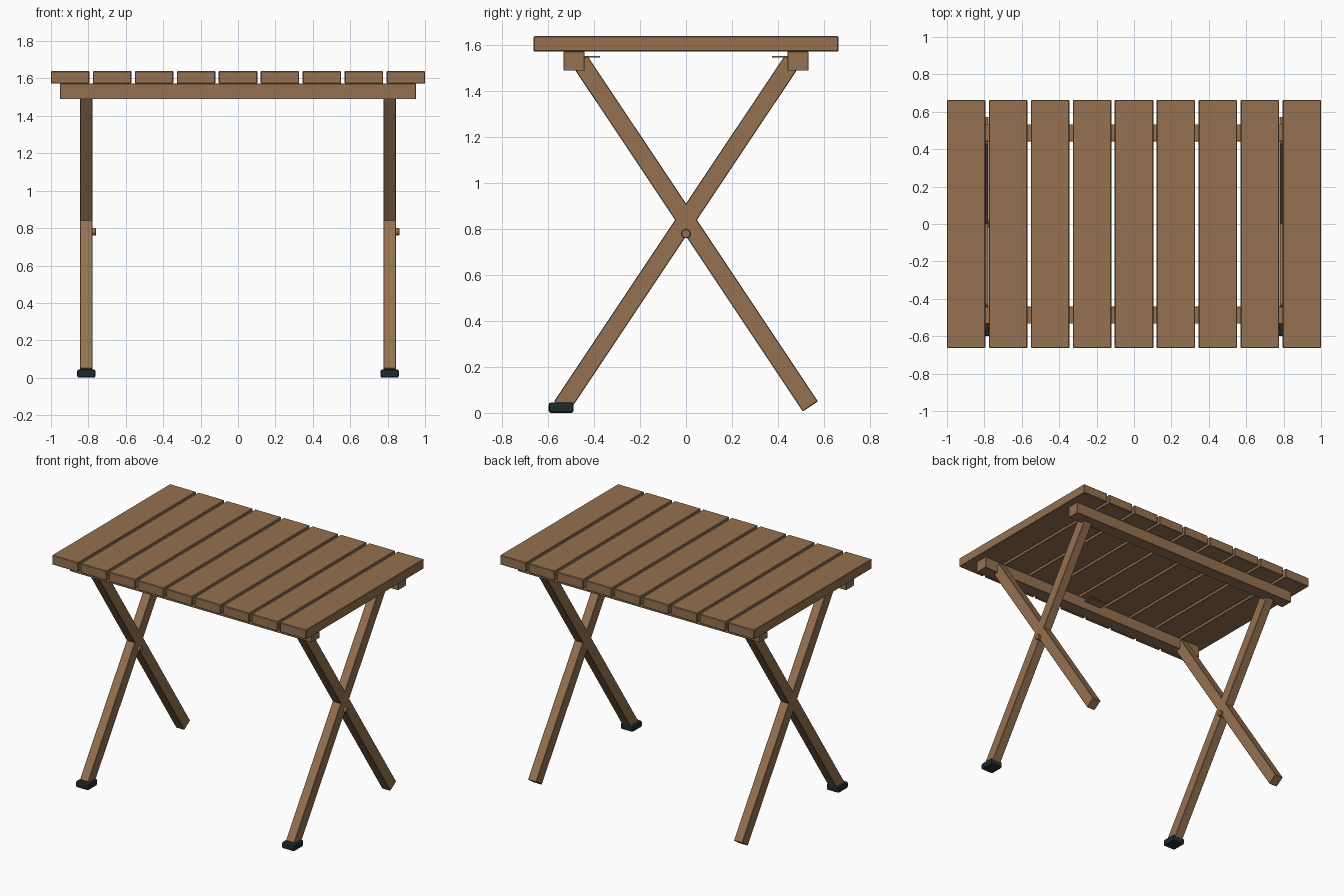
import bpy, math
from mathutils import Matrix, Vector

if "Cube" in bpy.data.objects:
    bpy.data.objects.remove(bpy.data.objects["Cube"])


def material(name, rgb):
    m = bpy.data.materials.new(name)
    m.diffuse_color = (*rgb, 1)
    m.use_nodes = True
    m.node_tree.nodes["Principled BSDF"].inputs["Base Color"].default_value = m.diffuse_color
    return m


WOOD = material("brown wood", (0.30, 0.165, 0.08))
RUBBER = material("black rubber", (0.014, 0.023, 0.026))


def finish(ob, name, mat, bevel=0.0, segments=1):
    ob.name = name
    ob.data.materials.append(mat)
    if bevel:
        mod = ob.modifiers.new("bevel", 'BEVEL')
        mod.width = bevel
        mod.segments = segments
    return ob


def box(name, lo, hi, mat=WOOD, bevel=0.0, segments=1):
    lo, hi = Vector(lo), Vector(hi)
    bpy.ops.mesh.primitive_cube_add(size=1)
    ob = bpy.context.object
    ob.data.transform(Matrix.Diagonal((*(hi - lo), 1)))
    ob.location = (lo + hi) / 2
    return finish(ob, name, mat, bevel, segments)


# Table top slats
COUNT, WIDTH = 9, 0.206
pitch = (2 - WIDTH) / (COUNT - 1)
for i in range(COUNT):
    x = -1 + i * pitch
    box(f"slat_{i + 1}", (x, -0.663, 1.572), (x + WIDTH, 0.663, 1.64), bevel=0.004)

# Rails under the slats, each with a thin catch plate on its inner side
for s, side in ((-1, "front"), (1, "back")):
    ys = sorted((s * 0.441, s * 0.533))
    box(f"{side}_rail", (-0.952, ys[0], 1.489), (0.952, ys[1], 1.572), bevel=0.002)
    ys = sorted((s * 0.374, s * 0.445))
    box(f"{side}_catch_plate", (-0.07, ys[0], 1.546), (0.07, ys[1], 1.554))

# Crossed legs, pivot bolts and front foot pads
LEG_X, LEG_T, LEG_W = 0.811, 0.066, 0.079
for sx, side in ((-1, "left"), (1, "right")):
    x = sx * LEG_X
    for sy, end in ((-1, "front"), (1, "back")):
        foot = Vector((x, sy * 0.5415, 0.028))
        top = Vector((x, -sy * 0.4625, 1.533))
        d = top - foot
        leg = box(f"{side}_{end}_leg", (-LEG_T / 2, -LEG_W / 2, -d.length / 2),
                  (LEG_T / 2, LEG_W / 2, d.length / 2), bevel=0.003)
        leg.location = (foot + top) / 2
        leg.rotation_euler.x = -math.atan2(d.y, d.z)

    # the bolt heads sit on the +x face of both leg pairs
    bpy.ops.mesh.primitive_cylinder_add(vertices=20, radius=0.02, depth=0.03,
                                        location=(x + 0.037, 0, 0.78),
                                        rotation=(0, math.pi / 2, 0))
    finish(bpy.context.object, f"{side}_pivot_bolt", WOOD, 0.003)
    bpy.ops.object.shade_smooth_by_angle()

    box(f"{side}_foot_pad", (x - 0.049, -0.598, 0), (x + 0.049, -0.489, 0.045),
        RUBBER, 0.01, 2)
